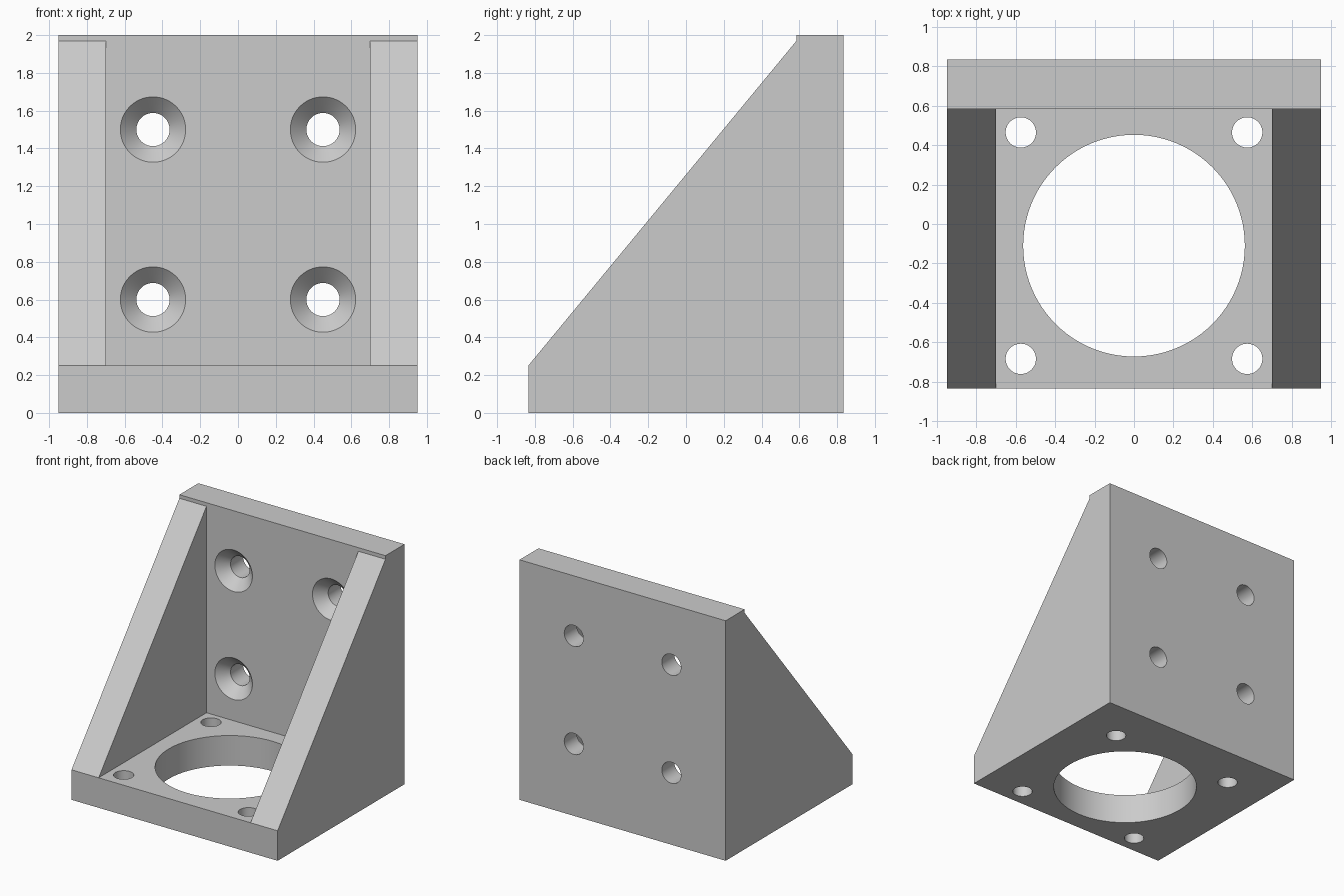
import bpy, bmesh, math
from mathutils import Matrix, Vector

if "Cube" in bpy.data.objects:
    bpy.data.objects.remove(bpy.data.objects["Cube"])

W, D, H = 0.95, 0.835, 2.0      # half width, half depth, height
T = 0.25                        # wall thickness
BACK = D - T                    # front surface of the back plate

grey = bpy.data.materials.new("light grey")
grey.diffuse_color = (0.6, 0.6, 0.6, 1)
grey.use_nodes = True
grey.node_tree.nodes["Principled BSDF"].inputs["Base Color"].default_value = grey.diffuse_color


def add_object(name, bm):
    bmesh.ops.recalc_face_normals(bm, faces=bm.faces)
    mesh = bpy.data.meshes.new(name)
    bm.to_mesh(mesh)
    bm.free()
    obj = bpy.data.objects.new(name, mesh)
    bpy.context.collection.objects.link(obj)
    mesh.materials.append(grey)
    return obj


def extrude_profile(name, points, half_width):
    """Extrude a side (y, z) profile along x."""
    bm = bmesh.new()
    face = bm.faces.new([bm.verts.new((-half_width, y, z)) for y, z in points])
    side = bmesh.ops.extrude_face_region(bm, geom=[face])["geom"]
    bmesh.ops.translate(bm, vec=(2 * half_width, 0, 0),
                        verts=[v for v in side if isinstance(v, bmesh.types.BMVert)])
    return add_object(name, bm)


def round_cutter(name, rings, place, segments):
    """Closed turned solid from (radius, height) rings, then placed."""
    bm = bmesh.new()
    loops = [[bm.verts.new((r * math.cos(2 * math.pi * i / segments),
                            r * math.sin(2 * math.pi * i / segments), h))
              for i in range(segments)] for r, h in rings]
    for a, b in zip(loops, loops[1:]):
        for i in range(segments):
            j = (i + 1) % segments
            bm.faces.new((a[i], a[j], b[j], b[i]))
    bm.faces.new(loops[0][::-1])
    bm.faces.new(loops[-1])
    bm.transform(place)
    return add_object(name, bm)


# Gusset-shaped body
bracket = extrude_profile("angle_bracket", [
    (-D, 0), (D, 0), (D, H), (BACK, H), (BACK, 1.97), (-D, T)], W)

# Pocket between the two side ribs
cutters = [extrude_profile("pocket_cutter", [
    (-1.5, T), (BACK, T), (BACK, 2.5), (-1.5, 2.5)], W - T)]

# Large bore and four corner holes through the base
cutters.append(round_cutter("bore_cutter", [(0.563, -0.2), (0.563, 0.4)],
                            Matrix.Translation((0, -0.11, 0)), 96))
for x in (-0.575, 0.575):
    for y in (-0.685, 0.465):
        cutters.append(round_cutter("base_hole_cutter", [(0.077, -0.2), (0.077, 0.4)],
                                    Matrix.Translation((x, y, 0)), 48))

# Four countersunk screw holes through the back plate
for x in (-0.45, 0.45):
    for z in (0.6, 1.5):
        place = Matrix.Translation(Vector((x, BACK, z))) @ Matrix.Rotation(-math.pi / 2, 4, 'X')
        cutters.append(round_cutter(
            "screw_hole_cutter",
            [(0.193, -0.02), (0.088, 0.085), (0.088, 0.4)], place, 64))

# Cut everything out and bake the result
for cutter in cutters:
    mod = bracket.modifiers.new(cutter.name, 'BOOLEAN')
    mod.operation = 'DIFFERENCE'
    mod.solver = 'EXACT'
    mod.object = cutter
bpy.context.view_layer.update()
baked = bpy.data.meshes.new_from_object(
    bracket.evaluated_get(bpy.context.evaluated_depsgraph_get()))
bracket.modifiers.clear()
bracket.data = baked
for cutter in cutters:
    bpy.data.objects.remove(cutter)

# Smooth hole walls, sharp edges elsewhere
bpy.context.view_layer.objects.active = bracket
bracket.select_set(True)
bpy.ops.object.shade_smooth_by_angle(angle=math.radians(30))
